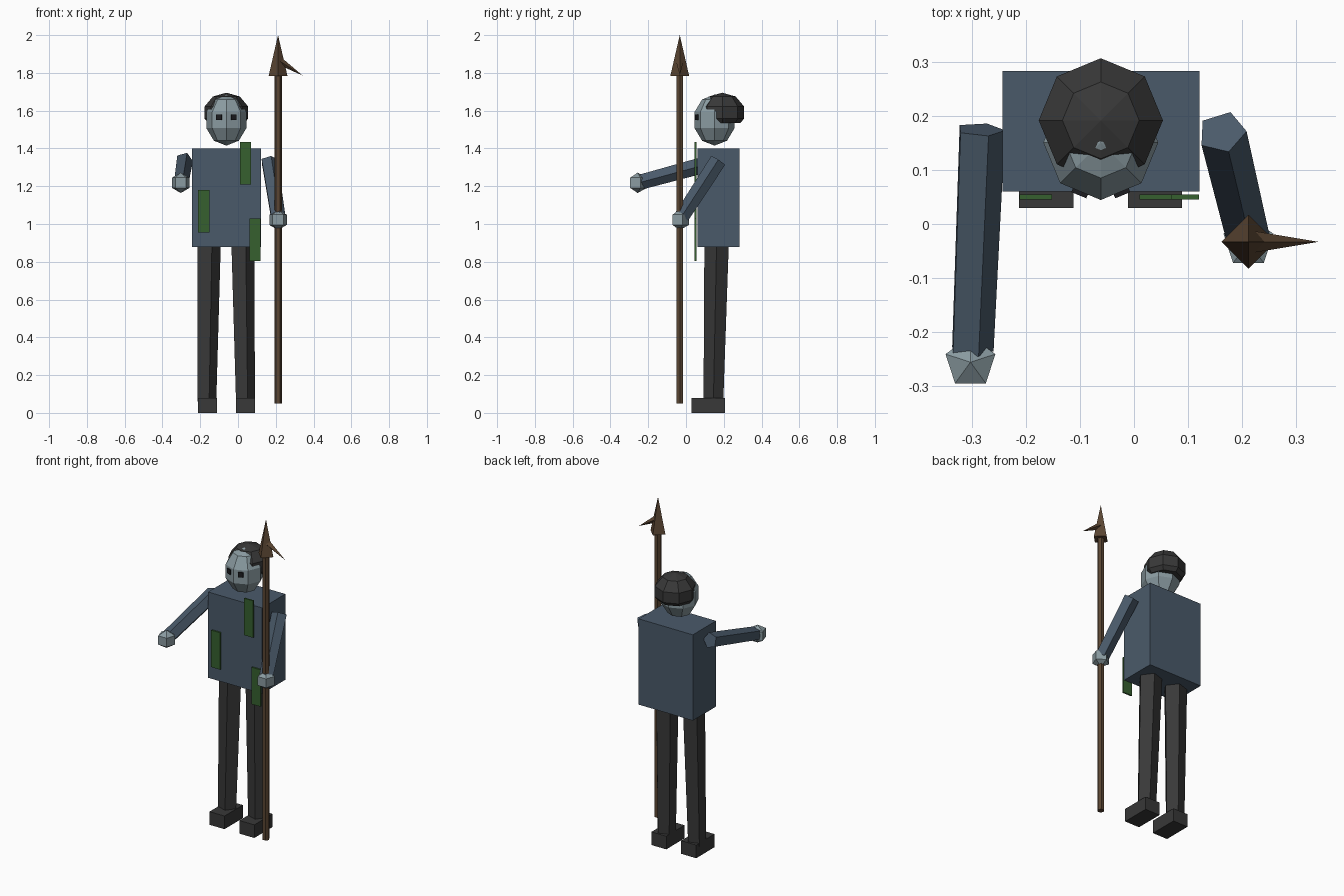
import bpy, bmesh, math
from mathutils import Vector, Matrix

if "Cube" in bpy.data.objects:
    bpy.data.objects.remove(bpy.data.objects["Cube"])


def material(name, hex_code):
    """Flat colour given as sRGB hex, stored linear."""
    rgb = [int(hex_code[i:i + 2], 16) / 255 for i in (0, 2, 4)]
    lin = [c / 12.92 if c <= 0.04045 else ((c + 0.055) / 1.055) ** 2.4 for c in rgb]
    m = bpy.data.materials.new(name)
    m.diffuse_color = (*lin, 1)
    m.use_nodes = True
    m.node_tree.nodes["Principled BSDF"].inputs["Base Color"].default_value = m.diffuse_color
    return m


CLOTH = material("slate blue cloth", "4a5a6a")
SKIN = material("pale grey skin", "8a9ba1")
DARK = material("charcoal", "383838")
EYE = material("eye black", "1c1c20")
GREEN = material("weed green", "36602f")
WOOD = material("brown wood", "5a4532")


def finish(name, bm, mat):
    bmesh.ops.recalc_face_normals(bm, faces=bm.faces)
    me = bpy.data.meshes.new(name)
    bm.to_mesh(me)
    bm.free()
    me.materials.append(mat)
    ob = bpy.data.objects.new(name, me)
    bpy.context.collection.objects.link(ob)
    return ob


def box(name, x, y, z, mat, turn=0):
    """Box from (min, max) ranges, optionally turned about its own z axis."""
    bm = bmesh.new()
    mid = Vector([(a + b) / 2 for a, b in (x, y, z)])
    size = [b - a for a, b in (x, y, z)]
    bmesh.ops.create_cube(bm, size=1, matrix=Matrix.Translation(mid)
                          @ Matrix.Rotation(turn, 4, 'Z') @ Matrix.Diagonal((*size, 1)))
    return finish(name, bm, mat)


def limb(name, start, end, r1, r2, sides, mat):
    """Tapered prism between two points, first corner towards +x."""
    a, b = Vector(start), Vector(end)
    rot = Vector((0, 0, 1)).rotation_difference(b - a).to_matrix()
    bm = bmesh.new()
    rings = []
    for p, r in ((a, r1), (b, r2)):
        angles = [2 * math.pi * i / sides for i in range(sides)]
        rings.append([bm.verts.new(p + rot @ Vector((r * math.cos(t), r * math.sin(t), 0)))
                      for t in angles])
    for i in range(sides):
        j = (i + 1) % sides
        bm.faces.new((rings[0][i], rings[0][j], rings[1][j], rings[1][i]))
    bm.faces.new(rings[0])
    bm.faces.new(rings[1])
    bmesh.ops.remove_doubles(bm, verts=bm.verts, dist=1e-5)
    return finish(name, bm, mat)


def ball(name, center, radii, segs, rings, mat, cut_z=None):
    """Low-poly sphere, optionally cut flat and capped below cut_z."""
    bm = bmesh.new()
    bmesh.ops.create_uvsphere(bm, u_segments=segs, v_segments=rings, radius=1,
                              matrix=Matrix.Translation(center) @ Matrix.Diagonal((*radii, 1)))
    if cut_z is not None:
        geom = bm.verts[:] + bm.edges[:] + bm.faces[:]
        bmesh.ops.bisect_plane(bm, geom=geom, plane_co=(0, 0, cut_z),
                               plane_no=(0, 0, -1), clear_outer=True)
        bmesh.ops.holes_fill(bm, edges=[e for e in bm.edges if e.is_boundary])
    return finish(name, bm, mat)


# Torso
box("torso", (-0.244, 0.121), (0.06, 0.283), (0.877, 1.40), CLOTH)

# Legs and feet
for side, low_x, top_x, foot in (("left", -0.17, -0.159, (-0.213, -0.112)),
                                 ("right", 0.034, 0.02, (-0.011, 0.089))):
    limb(side + "_leg", (low_x, 0.145, 0.06), (top_x, 0.162, 0.9), 0.055, 0.068, 5, DARK)
    box(side + "_foot", foot, (0.03, 0.206), (0, 0.08), DARK)

# Arms and hands
for side, shoulder, hand in (
        ("left", (-0.285, 0.175, 1.335), (-0.303, -0.256, 1.218)),
        ("right", (0.163, 0.17, 1.335), (0.212, -0.033, 1.022))):
    h, s = Vector(hand), Vector(shoulder)
    limb(side + "_arm", h + (s - h) * 0.05, s, 0.042, 0.046, 5, CLOTH)
    ball(side + "_hand", h, (0.056, 0.056, 0.054), 5, 3, SKIN)

# Head and hair cap
ball("head", (-0.0615, 0.151, 1.55), (0.112, 0.112, 0.135), 8, 5, SKIN)
ball("hair", (-0.0615, 0.192, 1.59), (0.121, 0.121, 0.105), 8, 5, DARK, cut_z=1.535)

# Eyes, set on the two front facets of the face
for side, s in (("left", -1), ("right", 1)):
    x = -0.0615 + s * 0.039
    box(side + "_eye", (x - 0.015, x + 0.015), (0.053, 0.062), (1.55, 1.58), EYE,
        turn=s * math.radians(22.5))

# Hanging weed strips on the chest
for i, (x, z) in enumerate(((0.01, 1.21), (-0.212, 0.956), (0.06, 0.803)), 1):
    box(f"weed_strip_{i}", (x, x + 0.06), (0.045, 0.0545), (z, z + 0.225), GREEN)

# Spear: shaft, four-sided point and side barb
limb("spear_shaft", (0.212, -0.033, 0.05), (0.212, -0.033, 1.80), 0.02, 0.02, 6, WOOD)
limb("spear_point", (0.212, -0.033, 1.783), (0.212, -0.033, 2.0), 0.05, 0, 4, WOOD)
limb("spear_barb", (0.222, -0.033, 1.862), (0.342, -0.033, 1.786), 0.02, 0, 4, WOOD)
